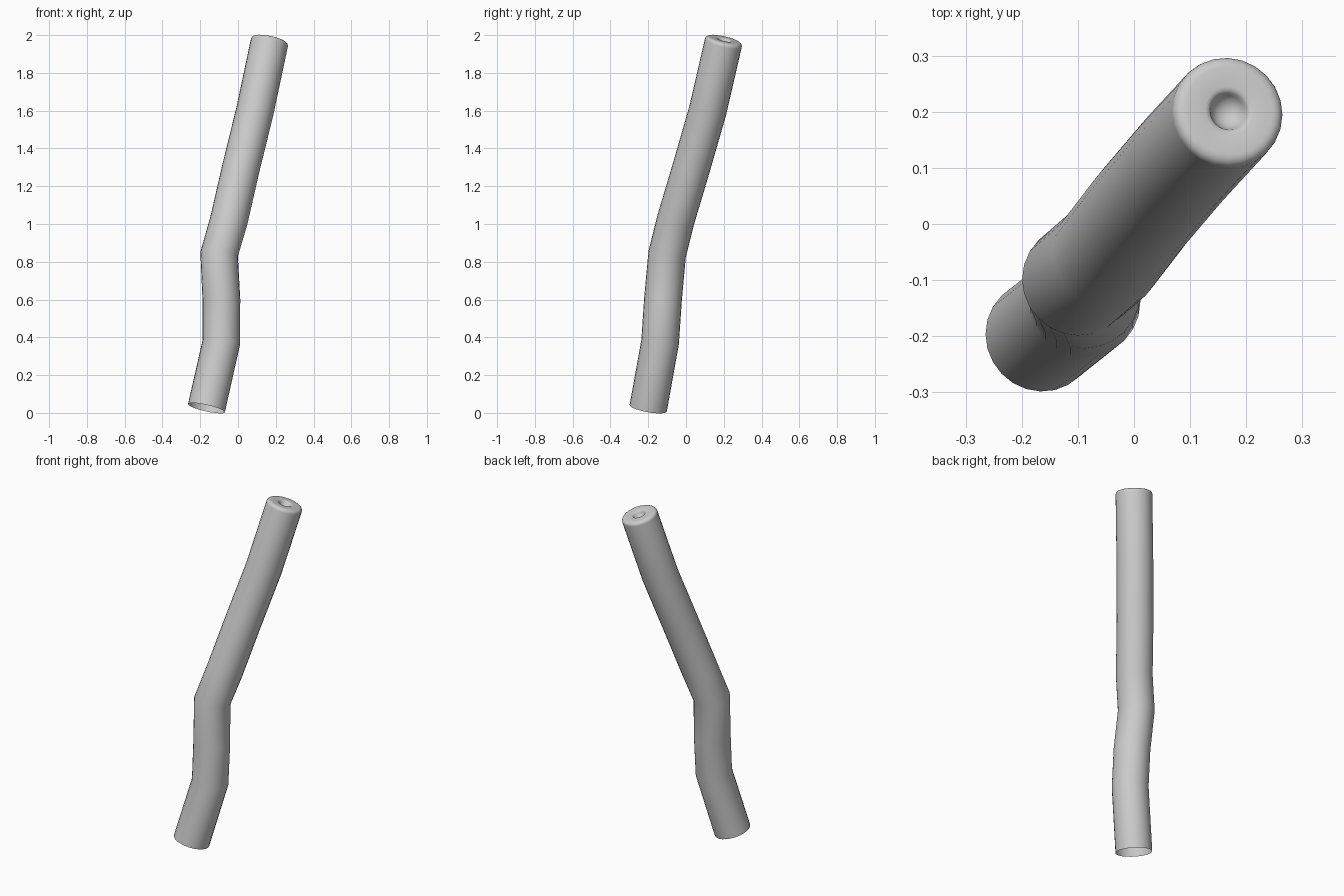
import bpy, bmesh, math
from mathutils import Vector

cube = bpy.data.objects.get("Cube")
if cube:
    bpy.data.objects.remove(cube, do_unlink=True)

SIDES, RADIUS = 24, 0.1

# Centre line of the bent tube, bottom to top
path = [Vector(p) for p in (
    (-0.167, -0.2, 0.025), (-0.088, -0.137, 0.375), (-0.088, -0.122, 0.6),
    (-0.1, -0.1, 0.84), (-0.048, -0.055, 1.02), (0.015, 0.027, 1.295),
    (0.09, 0.115, 1.6), (0.17, 0.202, 1.977))]

# Top end: rounded rim, flat face, rounded lip and hollow (drop along axis, radius)
end_profile = [(0.02, 0.1), (0.012, 0.099), (0.005, 0.094), (0.001, 0.087), (0, 0.08),
               (0, 0.044), (0.002, 0.038), (0.006, 0.034), (0.014, 0.031),
               (0.024, 0.025), (0.031, 0.014)]

bm = bmesh.new()


def add_ring(centre, axis, radius):
    side = Vector((1, 0, 0))
    side = (side - axis * side.dot(axis)).normalized()
    up = axis.cross(side)
    ring = []
    for i in range(SIDES):
        a = math.tau * i / SIDES
        ring.append(bm.verts.new(centre + radius * (side * math.cos(a) + up * math.sin(a))))
    return ring


# Tube wall, open at the bottom, with mitred bends
rings = []
for i, point in enumerate(path[:-1]):
    ahead = (path[i + 1] - point).normalized()
    behind = (point - path[i - 1]).normalized() if i else ahead
    rings.append(add_ring(point, (ahead + behind).normalized(), RADIUS))

# Closed top end with its hollow
axis = (path[-1] - path[-2]).normalized()
for drop, radius in end_profile:
    rings.append(add_ring(path[-1] - axis * drop, axis, radius))

for low, high in zip(rings, rings[1:]):
    for i in range(SIDES):
        j = (i + 1) % SIDES
        bm.faces.new((low[i], low[j], high[j], high[i]))
tip = bm.verts.new(path[-1] - axis * 0.034)
for i in range(SIDES):
    bm.faces.new((rings[-1][i], rings[-1][(i + 1) % SIDES], tip))

mesh = bpy.data.meshes.new("bent_tube")
bm.to_mesh(mesh)
bm.free()
tube = bpy.data.objects.new("bent_tube", mesh)
bpy.context.collection.objects.link(tube)

# Plain grey material
grey = bpy.data.materials.new("light_grey")
grey.use_nodes = True
colour = (0.6, 0.6, 0.6, 1)
grey.diffuse_color = colour
grey.node_tree.nodes["Principled BSDF"].inputs["Base Color"].default_value = colour
mesh.materials.append(grey)

bpy.context.view_layer.objects.active = tube
tube.select_set(True)
bpy.ops.object.shade_smooth_by_angle(angle=math.radians(40))
